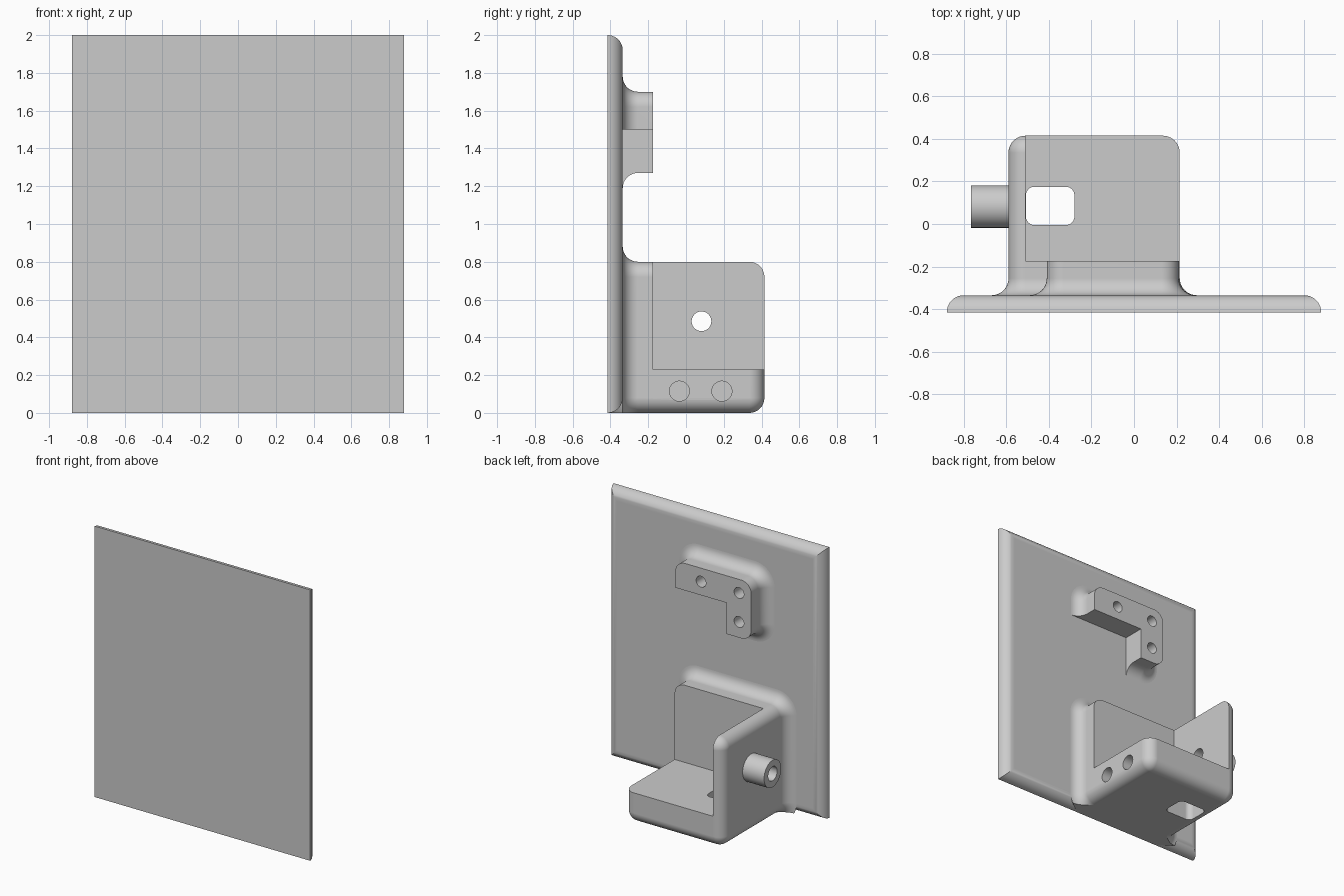
import bpy, bmesh
from math import sin, cos, pi
from mathutils import Matrix, Vector

if "Cube" in bpy.data.objects:
    bpy.data.objects.remove(bpy.data.objects["Cube"])

grey = bpy.data.materials.new("light_grey")
grey.use_nodes = True
grey.diffuse_color = (0.6, 0.6, 0.6, 1)
grey.node_tree.nodes["Principled BSDF"].inputs["Base Color"].default_value = (0.6, 0.6, 0.6, 1)

R = 0.08                      # common fillet radius
FRONT, BACK = -0.415, -0.335  # plate faces
PAD = -0.175                  # mounting face of the raised parts
SEG = 10


def make(name, bm):
    bmesh.ops.remove_doubles(bm, verts=bm.verts[:], dist=1e-5)
    bmesh.ops.recalc_face_normals(bm, faces=bm.faces[:])
    mesh = bpy.data.meshes.new(name)
    bm.to_mesh(mesh)
    bm.free()
    mesh.materials.append(grey)
    ob = bpy.data.objects.new(name, mesh)
    bpy.context.collection.objects.link(ob)
    return ob


def ring(x0, x1, z0, z1, r):
    """Rounded rectangle in the xz plane."""
    pts = []
    n = SEG if r > 1e-5 else 0
    corners = [(x1 - r, z1 - r), (x0 + r, z1 - r), (x0 + r, z0 + r), (x1 - r, z0 + r)]
    for q, (cx, cz) in enumerate(corners):
        for i in range(n + 1):
            a = (q + i / max(n, 1)) * pi / 2
            pts.append((cx + r * cos(a), cz + r * sin(a)))
    return pts


def loft(name, rect, r, stations, sharp=False):
    """Stack rounded rectangles along y; each station is (y, outward offset)."""
    x0, x1, z0, z1 = rect
    bm = bmesh.new()
    rows = []
    for y, d in stations:
        rad = 0 if sharp else r + d
        if not sharp:
            rad = max(rad, 0.0001)
        pts = ring(x0 - d, x1 + d, z0 - d, z1 + d, rad)
        rows.append([bm.verts.new((x, y, z)) for x, z in pts])
    for a, b in zip(rows, rows[1:]):
        for i in range(len(a)):
            j = (i + 1) % len(a)
            bm.faces.new((a[i], a[j], b[j], b[i]))
    bm.faces.new(rows[0])
    bm.faces.new(rows[-1])
    return make(name, bm)


def box(name, lo, hi, round_z=0):
    lo, hi = Vector(lo), Vector(hi)
    bm = bmesh.new()
    bmesh.ops.create_cube(bm, size=1, matrix=Matrix.Translation((lo + hi) / 2)
                          @ Matrix.Diagonal((hi - lo).to_4d()))
    if round_z:
        edges = [e for e in bm.edges
                 if (e.verts[0].co - e.verts[1].co).xy.length < 1e-5]
        bmesh.ops.bevel(bm, geom=edges, offset=round_z, segments=6,
                        profile=0.5, affect='EDGES')
    return make(name, bm)


def rod(name, a, b, r):
    a, b = Vector(a), Vector(b)
    turn = (b - a).to_track_quat('Z', 'Y').to_matrix().to_4x4()
    bm = bmesh.new()
    bmesh.ops.create_cone(bm, cap_ends=True, segments=40, radius1=r, radius2=r,
                          depth=(b - a).length,
                          matrix=Matrix.Translation((a + b) / 2) @ turn)
    return make(name, bm)


def cut(ob, cutter):
    """Subtract the cutter from the object and discard it."""
    mod = ob.modifiers.new("cut", 'BOOLEAN')
    mod.operation, mod.solver, mod.object = 'DIFFERENCE', 'EXACT', cutter
    bpy.context.view_layer.update()
    deps = bpy.context.evaluated_depsgraph_get()
    mesh = bpy.data.meshes.new_from_object(ob.evaluated_get(deps))
    ob.modifiers.clear()
    ob.data = mesh
    bpy.data.objects.remove(cutter)


def quarter():
    return [i / SEG * pi / 2 for i in range(SEG + 1)]


# concave flare where a raised part grows out of the plate
flare = [(BACK + R - R * sin(t), R * (1 - cos(t))) for t in reversed(quarter())]

# back plate with quarter-round edges
plate = loft("back_plate", (-0.88, 0.88, 0, 2), 0,
             [(FRONT + R * sin(t), -R * (1 - cos(t))) for t in quarter()], sharp=True)

# bracket: rounded block hollowed into floor, side wall and rear pad
dome = [(0.335 + R * sin(t), -R * (1 - cos(t))) for t in quarter()]
bracket = loft("bracket", (-0.59, 0.215, 0, 0.8), R, [(-0.41, 0)] + flare + dome)
cut(bracket, box("below_cutter", (-1, -1, -1), (1, 1, 0)))
cut(bracket, box("cavity_cutter", (-0.51, PAD, 0.23), (1, 1, 1.5)))
cut(bracket, box("slot_cutter", (-0.508, -0.005, -0.2), (-0.28, 0.175, 0.3), 0.04))
for y in (-0.035, 0.19):
    cut(bracket, rod("floor_hole_cutter", (0.0, y, 0.115), (0.5, y, 0.115), 0.053))

# hollow peg on the outside of the wall, bored through
peg = rod("peg", (-0.765, 0.082, 0.485), (-0.53, 0.082, 0.485), 0.1)
for ob in (bracket, peg):
    cut(ob, rod("bore_cutter", (-1, 0.082, 0.485), (-0.3, 0.082, 0.485), 0.052))

# L-shaped upper mount with three screw holes
mount = loft("upper_mount", (-0.41, 0.21, 1.27, 1.7), R,
             [(BACK - 0.03, 0)] + flare + [(PAD, 0)])
cut(mount, box("corner_cutter", (-0.21, -1, 1), (1, 1, 1.5)))
for x, z in ((0.0, 1.6), (-0.31, 1.6), (-0.31, 1.385)):
    cut(mount, rod("screw_hole_cutter", (x, BACK + 0.01, z), (x, 0, z), 0.04))

# smooth rounded surfaces, keep hard edges
for ob in (plate, bracket, peg, mount):
    bpy.ops.object.select_all(action='DESELECT')
    ob.select_set(True)
    bpy.context.view_layer.objects.active = ob
    bpy.ops.object.shade_smooth_by_angle(angle=pi / 6)
    weighted = ob.modifiers.new("weighted_normals", 'WEIGHTED_NORMAL')
    weighted.keep_sharp = True
